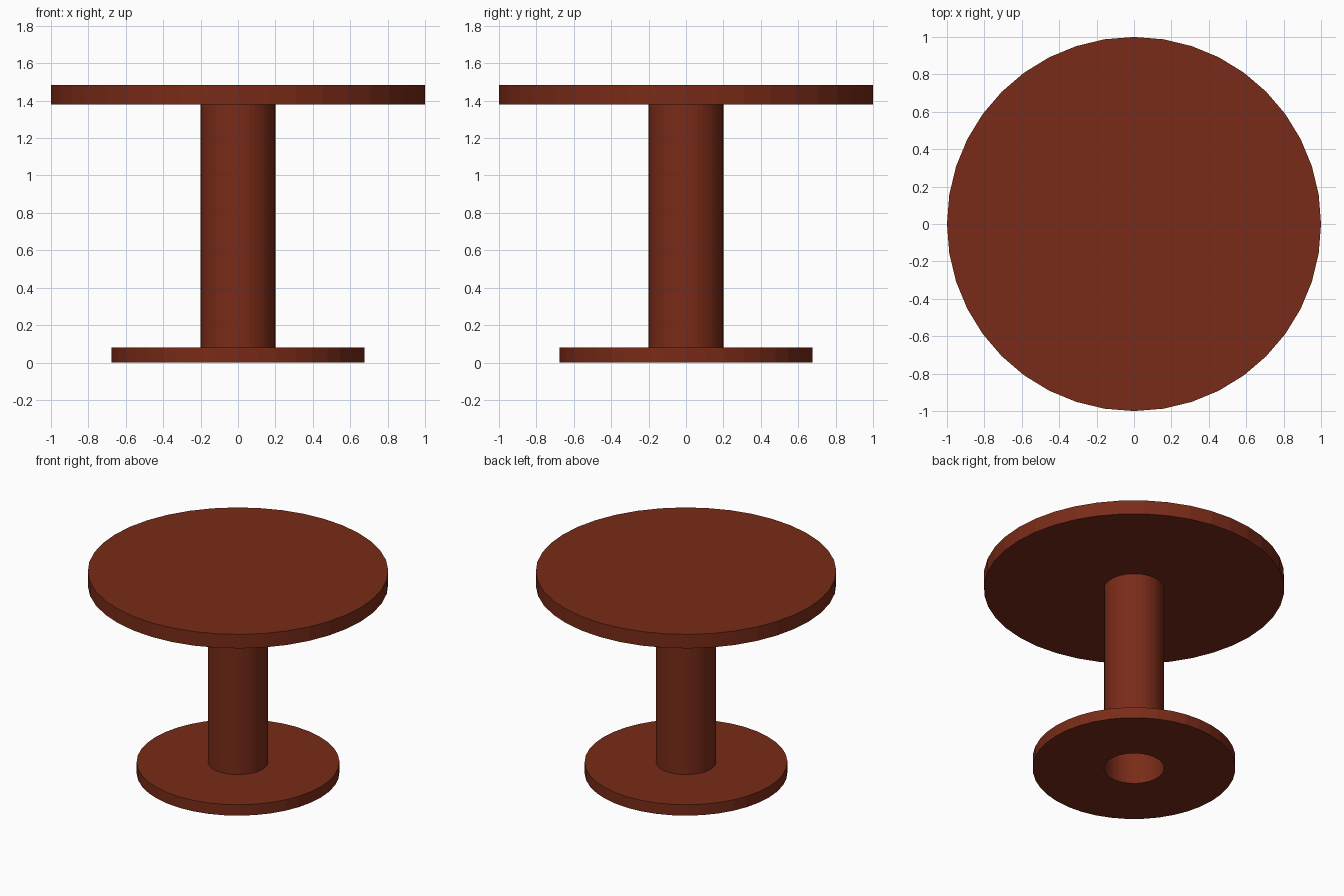
import bpy
import math

if "Cube" in bpy.data.objects:
    bpy.data.objects.remove(bpy.data.objects["Cube"])

SIDES = 40

wood = bpy.data.materials.new("red_brown_wood")
wood.diffuse_color = (0.19, 0.024, 0.009, 1.0)
wood.use_nodes = True
wood.node_tree.nodes["Principled BSDF"].inputs["Base Color"].default_value = wood.diffuse_color


def lathe(name, profile, closed=False):
    """Spin an (r, z) profile round z; radius 0 makes a solid cap."""
    verts, faces, rings = [], [], []
    for r, z in profile:
        start = len(verts)
        if r == 0:
            rings.append(None)
            continue
        for i in range(SIDES):
            a = 2 * math.pi * i / SIDES
            verts.append((r * math.cos(a), r * math.sin(a), z))
        rings.append(start)
    pairs = list(zip(rings, rings[1:]))
    if closed:
        pairs.append((rings[-1], rings[0]))
    for lo, hi in pairs:
        if lo is None:
            faces.append([hi + i for i in reversed(range(SIDES))])
        elif hi is None:
            faces.append([lo + i for i in range(SIDES)])
        else:
            for i in range(SIDES):
                j = (i + 1) % SIDES
                faces.append((lo + i, lo + j, hi + j, hi + i))
    mesh = bpy.data.meshes.new(name)
    mesh.from_pydata(verts, [], faces)
    mesh.materials.append(wood)
    obj = bpy.data.objects.new(name, mesh)
    bpy.context.collection.objects.link(obj)
    return obj


# Round foot plate with a hole through the middle
lathe("base", [(0.2, 0), (0.675, 0), (0.675, 0.08), (0.2, 0.08)], closed=True)

# Hollow column, open to the hole in the foot
lathe("column", [(0.2, 0.08), (0.2, 1.38)])

# Solid round top
lathe("tabletop", [(0, 1.38), (1, 1.38), (1, 1.483), (0, 1.483)])
